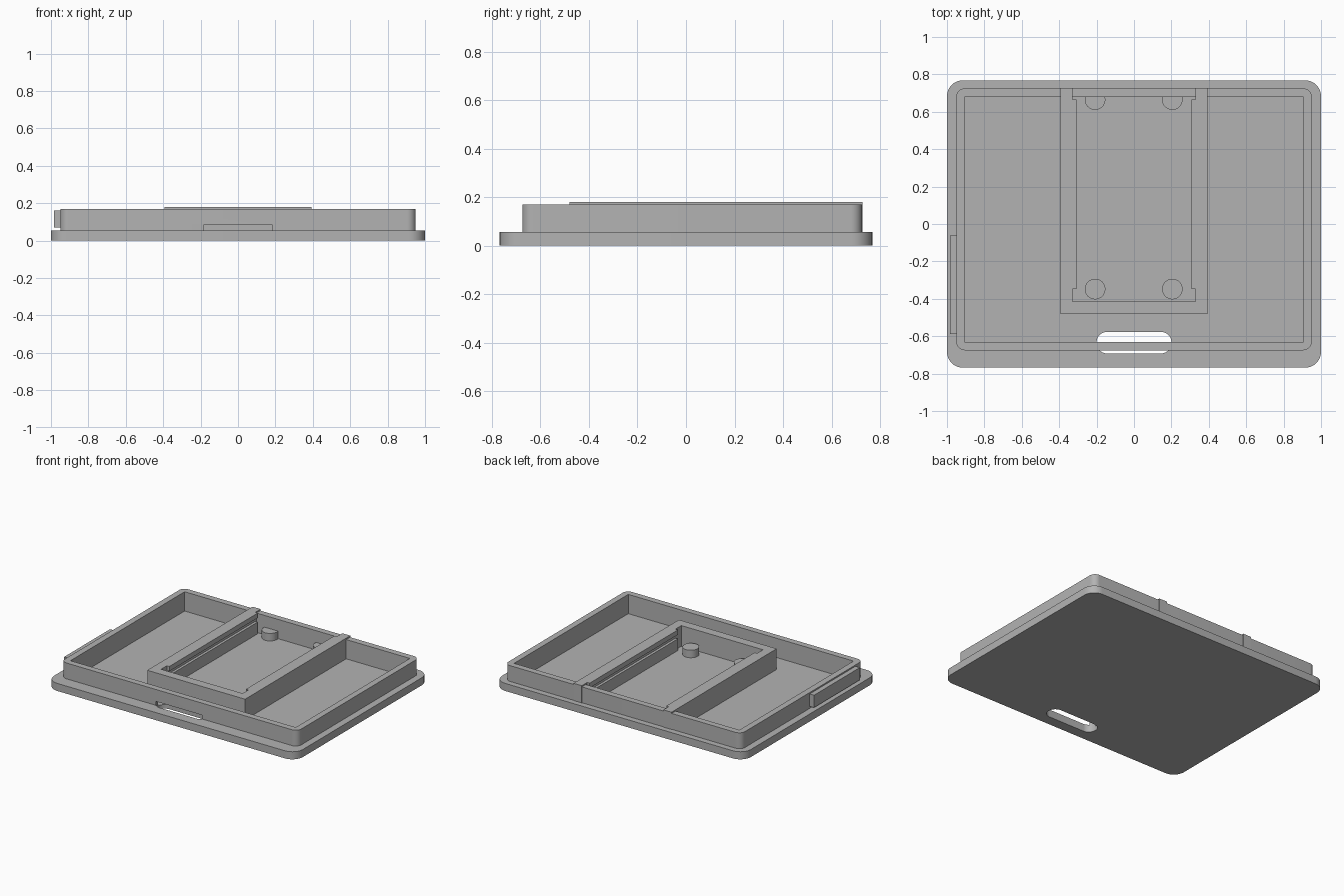
import bpy, bmesh, math

cube = bpy.data.objects.get("Cube")
if cube:
    bpy.data.objects.remove(cube, do_unlink=True)

grey = bpy.data.materials.new("plain grey")
grey.use_nodes = True
grey.diffuse_color = (0.45, 0.45, 0.45, 1)
grey.node_tree.nodes["Principled BSDF"].inputs["Base Color"].default_value = grey.diffuse_color


def prism(name, outline, z0, z1):
    """Extrude a flat outline from z0 to z1."""
    bm = bmesh.new()
    face = bm.faces.new([bm.verts.new((x, y, z0)) for x, y in outline])
    grown = bmesh.ops.extrude_face_region(bm, geom=[face])["geom"]
    for v in grown:
        if isinstance(v, bmesh.types.BMVert):
            v.co.z = z1
    bmesh.ops.recalc_face_normals(bm, faces=bm.faces)
    mesh = bpy.data.meshes.new(name)
    bm.to_mesh(mesh)
    bm.free()
    mesh.materials.append(grey)
    obj = bpy.data.objects.new(name, mesh)
    bpy.context.collection.objects.link(obj)
    return obj


def rounded(x0, x1, y0, y1, r, steps=10):
    """Rectangle outline with rounded corners."""
    corners = [(x1 - r, y1 - r), (x0 + r, y1 - r), (x0 + r, y0 + r), (x1 - r, y0 + r)]
    points = []
    for i, (cx, cy) in enumerate(corners):
        for k in range(steps + 1):
            a = math.pi / 2 * (i + k / steps)
            points.append((cx + r * math.cos(a), cy + r * math.sin(a)))
    return points


def rect(x0, x1, y0, y1):
    return [(x0, y0), (x1, y0), (x1, y1), (x0, y1)]


def smooth(obj):
    bpy.ops.object.select_all(action='DESELECT')
    bpy.context.view_layer.objects.active = obj
    obj.select_set(True)
    bpy.ops.object.shade_smooth_by_angle(angle=math.radians(30))


def cut(obj, cutters):
    for c in cutters:
        mod = obj.modifiers.new("cut", 'BOOLEAN')
        mod.operation = 'DIFFERENCE'
        mod.solver = 'EXACT'
        mod.object = c
        bpy.context.view_layer.objects.active = obj
        bpy.ops.object.modifier_apply(modifier=mod.name)


FLOOR, PLATE_TOP, RIM_TOP, FRAME_TOP = 0.03, 0.055, 0.17, 0.18

# Base plate and raised rim
plate = prism("base_plate", rounded(-1, 1, -0.768, 0.768, 0.085), 0, PLATE_TOP)
rim = prism("raised_rim", rounded(-0.95, 0.95, -0.675, 0.725, 0.045), PLATE_TOP, RIM_TOP)

# Recess and handle slot cut through both
recess = prism("recess_cutter", rect(-0.905, 0.905, -0.63, 0.68), FLOOR, 0.3)
slot = prism("slot_cutter", rounded(-0.2, 0.2, -0.692, -0.577, 0.055), -0.1, 0.083)
for part in (plate, rim):
    cut(part, (recess, slot))
    smooth(part)
for c in (recess, slot):
    bpy.data.objects.remove(c, do_unlink=True)


def frame_outline(inner):
    """U-shaped holder outline, open at the back, with corner reliefs."""
    out, wide, back = 0.393, 0.328, 0.728
    right = [(out, -0.48), (out, back), (wide, back), (wide, 0.665),
             (inner, 0.665), (inner, -0.348), (wide, -0.348), (wide, -0.415)]
    return right + [(-x, y) for x, y in reversed(right)]


# Holder frame with a groove along its inner sides
prism("holder_frame_lower", frame_outline(0.308), FLOOR, 0.115)
prism("holder_frame_groove", frame_outline(0.327), 0.115, 0.145)
prism("holder_frame_lip", frame_outline(0.308), 0.145, FRAME_TOP)

# Round support posts
for label, y in (("front", -0.348), ("back", 0.665)):
    for side, x in (("left", 0.205), ("right", -0.208)):
        circle = [(x + 0.055 * math.cos(t * math.pi / 16),
                   min(y + 0.055 * math.sin(t * math.pi / 16), 0.7)) for t in range(32)]
        smooth(prism(f"{label}_{side}_post", circle, FLOOR, 0.085))

# Side tab
prism("side_tab", rect(-0.985, -0.945, -0.588, -0.062), 0.07, 0.16)
